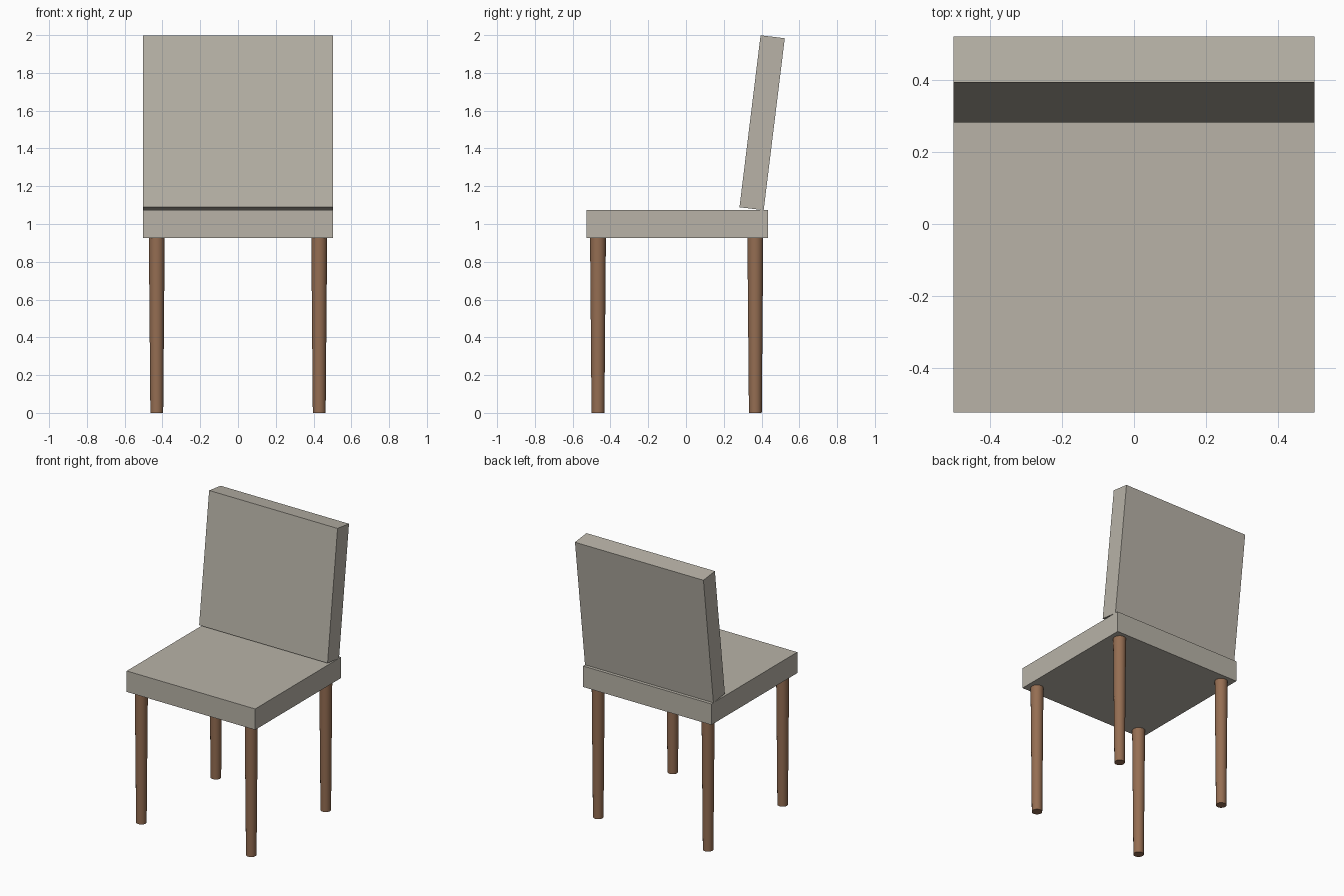
import bpy
import math

if "Cube" in bpy.data.objects:
    bpy.data.objects.remove(bpy.data.objects["Cube"])


def material(name, rgb):
    m = bpy.data.materials.new(name)
    m.diffuse_color = (*rgb, 1.0)
    m.use_nodes = True
    m.node_tree.nodes["Principled BSDF"].inputs["Base Color"].default_value = m.diffuse_color
    return m


fabric = material("warm grey fabric", (0.48, 0.45, 0.39))
wood = material("brown wood", (0.30, 0.155, 0.085))


def box(name, centre, size, tilt=0.0):
    bpy.ops.mesh.primitive_cube_add(size=1, location=centre)
    ob = bpy.context.object
    ob.name = name
    ob.scale = size
    bpy.ops.object.transform_apply(location=False, rotation=False, scale=True)
    ob.rotation_euler.x = tilt
    ob.data.materials.append(fabric)
    return ob


# Seat cushion
box("seat", (0, -0.046, 1.0), (1.005, 0.96, 0.148))

# Backrest, leaning backwards with its rear bottom edge on the seat
tilt = math.radians(7)
box("backrest", (0, 0.403, 1.536), (1.005, 0.129, 0.917), -tilt)

# Four round legs, slightly tapered towards the floor
for y, row in ((-0.466, "front"), (0.367, "back")):
    for x, side in ((-0.43, "left"), (0.43, "right")):
        bpy.ops.mesh.primitive_cone_add(vertices=24, radius1=0.034, radius2=0.042,
                                        depth=0.928, location=(x, y, 0.464))
        leg = bpy.context.object
        leg.name = f"{row}_{side}_leg"
        leg.data.materials.append(wood)
        bpy.ops.object.shade_smooth_by_angle(angle=math.radians(30))
